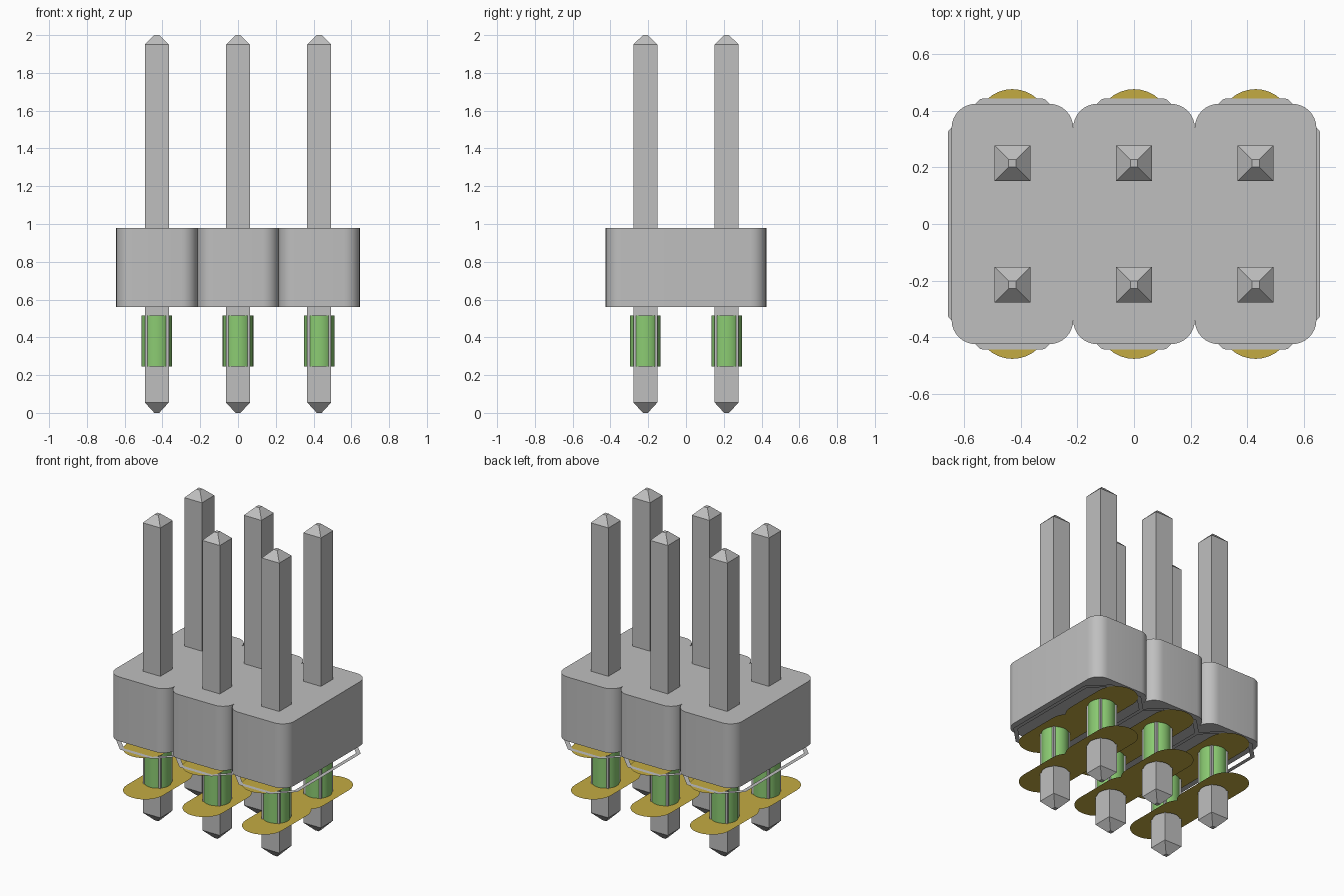
import bpy, bmesh, math

cube = bpy.data.objects.get("Cube")
if cube:
    bpy.data.objects.remove(cube, do_unlink=True)


def material(name, rgb):
    m = bpy.data.materials.new(name)
    m.use_nodes = True
    m.diffuse_color = (*rgb, 1)
    m.node_tree.nodes["Principled BSDF"].inputs["Base Color"].default_value = (*rgb, 1)
    return m


GREY = material("grey", (0.52, 0.52, 0.52))
GOLD = material("pad gold", (0.55, 0.41, 0.055))
GREEN = material("barrel green", (0.26, 0.60, 0.17))

PITCH = 0.43
COLS = [-PITCH, 0.0, PITCH]
ROWS = [-PITCH / 2, PITCH / 2]
PAD_LOW, PAD_HIGH = 0.245, 0.515
BARREL_R = 0.081


def finish(name, bm, mat, smooth=False):
    mesh = bpy.data.meshes.new(name)
    bm.to_mesh(mesh)
    bm.free()
    mesh.materials.append(mat)
    obj = bpy.data.objects.new(name, mesh)
    bpy.context.collection.objects.link(obj)
    if smooth:
        bpy.ops.object.select_all(action='DESELECT')
        obj.select_set(True)
        bpy.context.view_layer.objects.active = obj
        bpy.ops.object.shade_smooth_by_angle(angle=math.radians(35))
    return obj


def arc(cx, cy, r, start, end, n):
    """Points on an arc, angles in degrees."""
    angles = [math.radians(start + (end - start) * i / n) for i in range(n + 1)]
    return [(cx + r * math.cos(a), cy + r * math.sin(a)) for a in angles]


def capsule(p, q, r, n=12):
    """Outline of a rounded stroke from p to q."""
    a = math.degrees(math.atan2(q[1] - p[1], q[0] - p[0]))
    return arc(*q, r, a - 90, a + 90, n) + arc(*p, r, a + 90, a + 270, n)


def ring(bm, pts, z):
    return [bm.verts.new((x, y, z)) for x, y in pts]


def bridge(bm, low, high):
    for i in range(len(low)):
        j = (i + 1) % len(low)
        bm.faces.new((low[i], low[j], high[j], high[i]))


# Housing: three joined cells with rounded corners
R, HALF_Y = 0.085, 0.425
back, front = [], []
for x in reversed(COLS):
    h = PITCH / 2 - R
    back += arc(x + h, HALF_Y - R, R, 0, 90, 8) + arc(x - h, HALF_Y - R, R, 90, 180, 8)
for x in COLS:
    h = PITCH / 2 - R
    front += arc(x - h, R - HALF_Y, R, 180, 270, 8) + arc(x + h, R - HALF_Y, R, 270, 360, 8)
outline = []
for p in back + front:
    if not outline or math.dist(p, outline[-1]) > 1e-4:
        outline.append(p)
bm = bmesh.new()
low, high = ring(bm, outline, 0.56), ring(bm, outline, 0.98)
bridge(bm, low, high)
bm.faces.new(high)
bm.faces.new(low[::-1])
finish("housing", bm, GREY, smooth=True)


# Square pin with blunt pyramid tips
def make_pin(name, x, y):
    bm = bmesh.new()
    rings = []
    for z, h in ((0, 0.013), (0.055, 0.0635), (1.95, 0.0635), (2.0, 0.013)):
        rings.append(ring(bm, [(x - h, y - h), (x + h, y - h), (x + h, y + h), (x - h, y + h)], z))
    for a, b in zip(rings, rings[1:]):
        bridge(bm, a, b)
    bm.faces.new(rings[-1])
    bm.faces.new(rings[0][::-1])
    finish(name, bm, GREY)


# Open plated barrel around the pin
def make_barrel(name, x, y):
    bm = bmesh.new()
    pts = arc(x, y, BARREL_R, 0, 360, 32)[:-1]
    bridge(bm, ring(bm, pts, PAD_LOW), ring(bm, pts, PAD_HIGH))
    finish(name, bm, GREEN, smooth=True)


# Flat long pad with a round hole
def make_pad(name, x, y, z):
    bm = bmesh.new()
    outer = []
    for p in capsule((x, y - 0.132), (x, y + 0.132), 0.13, 16):
        if not outer or math.dist(p, outer[-1]) > 1e-4:
            outer.append(p)
    edges = []
    for pts in (outer, arc(x, y, BARREL_R, 0, 360, 32)[:-1]):
        vs = ring(bm, pts, z)
        edges += [bm.edges.new((vs[i - 1], vs[i])) for i in range(len(vs))]
    bmesh.ops.triangle_fill(bm, use_beauty=True, edges=edges, normal=(0, 0, 1))
    for f in bm.faces:
        f.normal_update()
        if f.normal.z < 0:
            f.normal_flip()
    finish(name, bm, GOLD)


for i, x in enumerate(COLS):
    for y, row in zip(ROWS, ("front", "back")):
        tag = f"{row}_{i + 1}"
        make_pin(f"pin_{tag}", x, y)
        make_barrel(f"barrel_{tag}", x, y)
        make_pad(f"lower_pad_{tag}", x, y, PAD_LOW)
        make_pad(f"upper_pad_{tag}", x, y, PAD_HIGH)

# Thin outline strokes: chamfered cells, side lines and separators
C, EDGE, SIDE = 0.1075, 0.43, 0.3225
strokes = []
for x in COLS:
    for s in (-1, 1):
        strokes.append(((x - C, s * EDGE), (x + C, s * EDGE)))
        for t in (-1, 1):
            strokes.append(((x + t * C, s * EDGE), (x + t * 2 * C, s * SIDE)))
for k in (-1.5, -0.5, 0.5, 1.5):
    strokes.append(((k * PITCH, -SIDE), (k * PITCH, SIDE)))
bm = bmesh.new()
for p, q in strokes:
    bm.faces.new(ring(bm, capsule(p, q, 0.013, 6), PAD_HIGH + 0.002))
finish("outline_strokes", bm, GREY)
